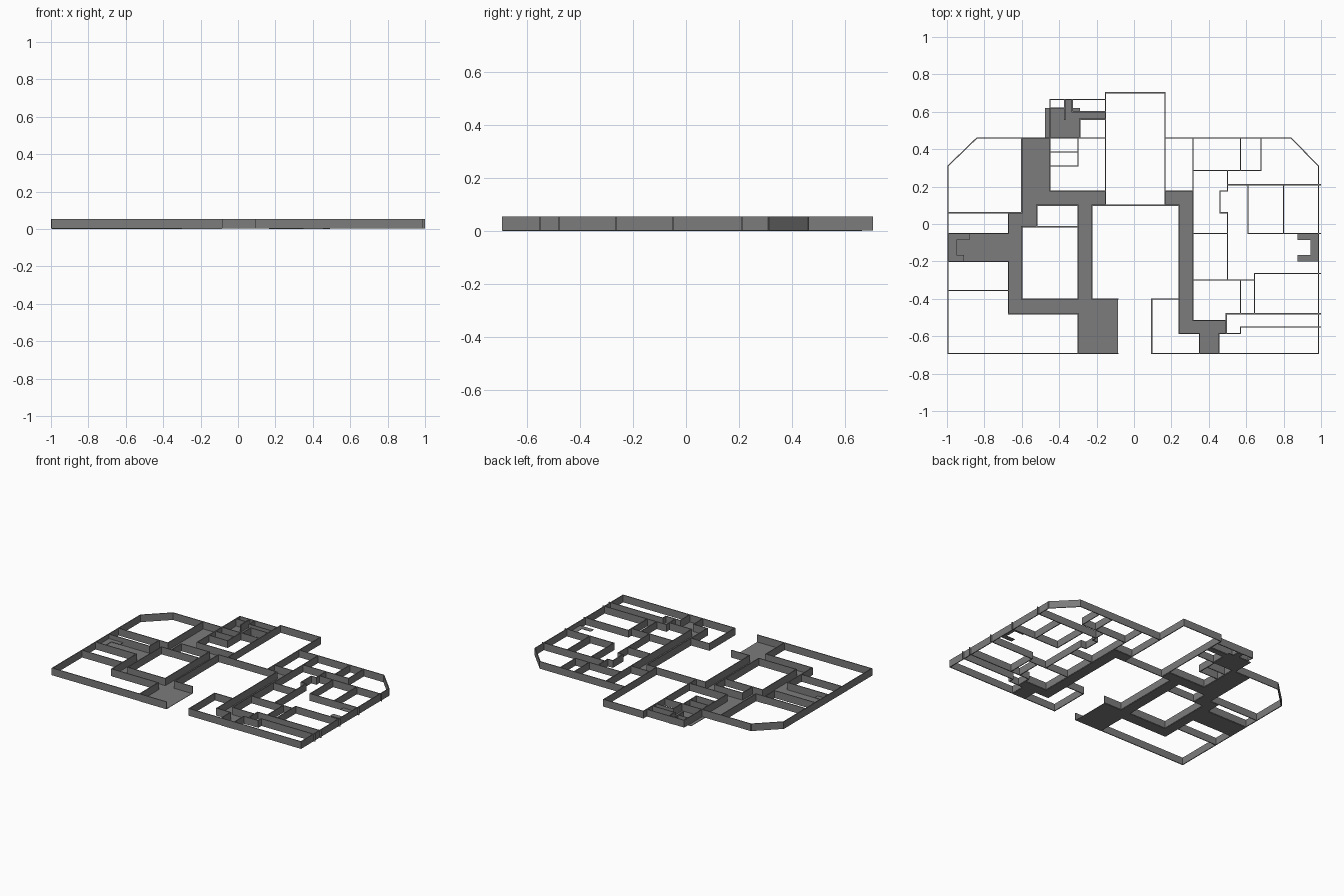
import bpy
import bmesh
from mathutils import Matrix, Vector

cube = bpy.data.objects.get("Cube")
if cube:
    bpy.data.objects.remove(cube, do_unlink=True)

# Plan coordinates are hundredths of a unit
UNIT = 0.01
THICK = 0.6
FLOOR_TOP = 0.3
WALL_TOP = 5.5

# Main plan lines shared by many parts
WEST, EAST, EAST_END = -99.5, 98.6, 99.7
FRONT, REAR, HALL_REAR = -69.2, 46, 70.2
HALL_WEST, HALL_EAST, HALL_FRONT = -15.2, 16.5, 10
CORRIDOR_REAR = 17.6
LEFT_OUT, LEFT_IN = -67, -60
AISLE_WEST, AISLE_EAST = -30, -22.5
RIGHT_WEST, RIGHT_EAST = 24, 31.6
COLUMN = 50

grey = bpy.data.materials.new("plain_grey")
grey.use_nodes = True
colour = (0.2, 0.2, 0.2, 1)
grey.diffuse_color = colour
grey.node_tree.nodes["Principled BSDF"].inputs["Base Color"].default_value = colour


def finish(name, bm):
    bmesh.ops.scale(bm, vec=(UNIT, UNIT, UNIT), verts=bm.verts)
    mesh = bpy.data.meshes.new(name)
    bm.to_mesh(mesh)
    bm.free()
    mesh.materials.append(grey)
    obj = bpy.data.objects.new(name, mesh)
    bpy.context.collection.objects.link(obj)


def add_box(bm, centre, size, angle=0):
    matrix = (Matrix.Translation(centre) @ Matrix.Rotation(angle, 4, "Z")
              @ Matrix.Diagonal((*size, 1)))
    bmesh.ops.create_cube(bm, size=1, matrix=matrix)


def wall(name, *points):
    """Thin upright wall following a path on the plan."""
    bm = bmesh.new()
    for start, end in zip(points, points[1:]):
        a, b = Vector(start), Vector(end)
        run, mid = b - a, (a + b) / 2
        angle = Vector((run.x, run.y, 0)).to_track_quat("X", "Z").to_euler().z
        add_box(bm, (mid.x, mid.y, (WALL_TOP + FLOOR_TOP) / 2),
                (run.length + THICK, THICK, WALL_TOP - FLOOR_TOP), angle)
    finish(name, bm)


def floor(name, *rects, base=0):
    """Flat slab made of rectangles: west, east, front, rear."""
    bm = bmesh.new()
    for west, east, front, rear in rects:
        add_box(bm, ((west + east) / 2, (front + rear) / 2, base + FLOOR_TOP / 2),
                (east - west, rear - front, FLOOR_TOP))
    finish(name, bm)


def across(name, y, west, east):
    wall(name, (west, y), (east, y))


def along(name, x, front, rear):
    wall(name, (x, front), (x, rear))


# Outer shell
wall("left_wing_shell", (-8.5, FRONT), (WEST, FRONT), (WEST, 31), (-84, REAR), (-45, REAR))
wall("right_wing_shell", (9.5, FRONT), (EAST, FRONT), (EAST, 31), (84, REAR), (HALL_EAST, REAR))
wall("right_entry_room", (9.5, FRONT), (9.5, -40), (RIGHT_WEST, -40))
wall("hall_shell", (HALL_WEST, HALL_FRONT), (HALL_WEST, HALL_REAR),
     (HALL_EAST, HALL_REAR), (HALL_EAST, HALL_FRONT))

# Left wing corridors and rooms
across("left_rear_room_wall", 6, WEST, LEFT_IN)
along("left_rear_corridor_wall", LEFT_IN, 6, REAR)
wall("left_bay_rear_wall", (WEST, -5), (LEFT_OUT, -5), (LEFT_OUT, 6))
wall("left_bay_front_wall", (WEST, -20), (LEFT_OUT, -20), (LEFT_OUT, -48),
     (AISLE_WEST, -48), (AISLE_WEST, FRONT))
across("left_front_room_wall", -35.5, WEST, LEFT_OUT)
wall("left_inner_room", (LEFT_IN, -1.5), (LEFT_IN, -40), (AISLE_WEST, -40),
     (AISLE_WEST, HALL_FRONT), (-52, HALL_FRONT), (-52, -1.5), (LEFT_IN, -1.5))
across("left_inner_partition", -1.5, -52, AISLE_WEST)
wall("hall_front_wall", (-8.5, -40), (AISLE_EAST, -40), (AISLE_EAST, HALL_FRONT),
     (RIGHT_WEST, HALL_FRONT))
wall("left_rear_block", (HALL_WEST, CORRIDOR_REAR), (-45, CORRIDOR_REAR),
     (-45, 66.5), (HALL_WEST, 66.5))
across("rear_block_divider", REAR, -45, HALL_WEST)
for y in (38.5, 31):
    across("store_room_wall", y, -45, AISLE_WEST)
along("store_room_side", AISLE_WEST, 31, REAR)

# Rear stair passage
wall("passage_west_wall", (-45, 62), (-37, 62), (-37, 66.5))
along("passage_lower_wall", -37, 56, 62)
wall("passage_north_wall", (-33, 66.5), (-33, 60), (HALL_WEST, 60))
wall("passage_south_wall", (-29, REAR), (-29, 56), (HALL_WEST, 56))

# Right wing corridor
across("right_corridor_rear", CORRIDOR_REAR, HALL_EAST, RIGHT_EAST)
wall("right_corridor_east", (RIGHT_EAST, REAR), (RIGHT_EAST, -51.5), (49.3, -51.5))
wall("right_corridor_west", (RIGHT_WEST, HALL_FRONT), (RIGHT_WEST, -58.5),
     (35, -58.5), (35, FRONT))
wall("right_exit_wall", (45.5, FRONT), (45.5, -58.5), (57, -58.5),
     (57, -55), (EAST_END, -55))
along("right_exit_side", 49.3, -58.5, -48)

# Right wing rooms
wall("rear_offices_front", (RIGHT_EAST, 28.7), (68, 28.7), (68, REAR))
along("rear_offices_divider", 57, 28.7, REAR)
wall("right_middle_spine", (COLUMN, 28.7), (COLUMN, CORRIDOR_REAR), (46, CORRIDOR_REAR),
     (46, 6), (COLUMN, 6), (COLUMN, -30))
across("large_room_rear", 21, COLUMN, EAST_END)
wall("large_room_front", (61, 21), (61, -5), (EAST_END, -5))
along("large_room_divider", 80, -5, 21)
across("middle_room_divider", -5, RIGHT_EAST, COLUMN)
across("small_rooms_rear", -30, RIGHT_EAST, 64.5)
along("small_rooms_side", 57, -48, -30)
wall("front_room_shell", (EAST_END, -26.5), (64.5, -26.5), (64.5, -48))
across("front_room_wall", -48, 49.3, EAST_END)

# Floors
floor("left_corridor_floor",
      (LEFT_IN, -45, CORRIDOR_REAR, REAR),
      (LEFT_IN, HALL_WEST, HALL_FRONT, CORRIDOR_REAR),
      (LEFT_IN, -52, -1.5, HALL_FRONT),
      (LEFT_OUT, LEFT_IN, -48, 6),
      (LEFT_IN, AISLE_WEST, -48, -40),
      (AISLE_WEST, AISLE_EAST, -40, HALL_FRONT))
floor("left_bay_floor", (WEST, LEFT_OUT, -20, -5))
floor("left_lobby_floor", (AISLE_WEST, -8.5, FRONT, -40))
floor("rear_passage_floor", (-47.5, -29, REAR, 62), (-37, -33, 62, 66.5),
      (-29, HALL_WEST, 56, 60))
floor("right_corridor_floor",
      (HALL_EAST, RIGHT_EAST, HALL_FRONT, CORRIDOR_REAR),
      (RIGHT_WEST, RIGHT_EAST, -58.5, HALL_FRONT),
      (RIGHT_EAST, 49.3, -58.5, -51.5),
      (35, 45.5, FRONT, -58.5))

# Raised U-shaped counters at both ends
floor("right_counter", (94.5, EAST, -20, -5), (87.5, 94.5, -8.5, -5),
      (87.5, 94.5, -20, -16.5), base=2)
floor("left_counter", (WEST, -95, -20, -5), (-95, -88, -8.5, -5),
      (-95, -91, -20, -16.5), base=2)
